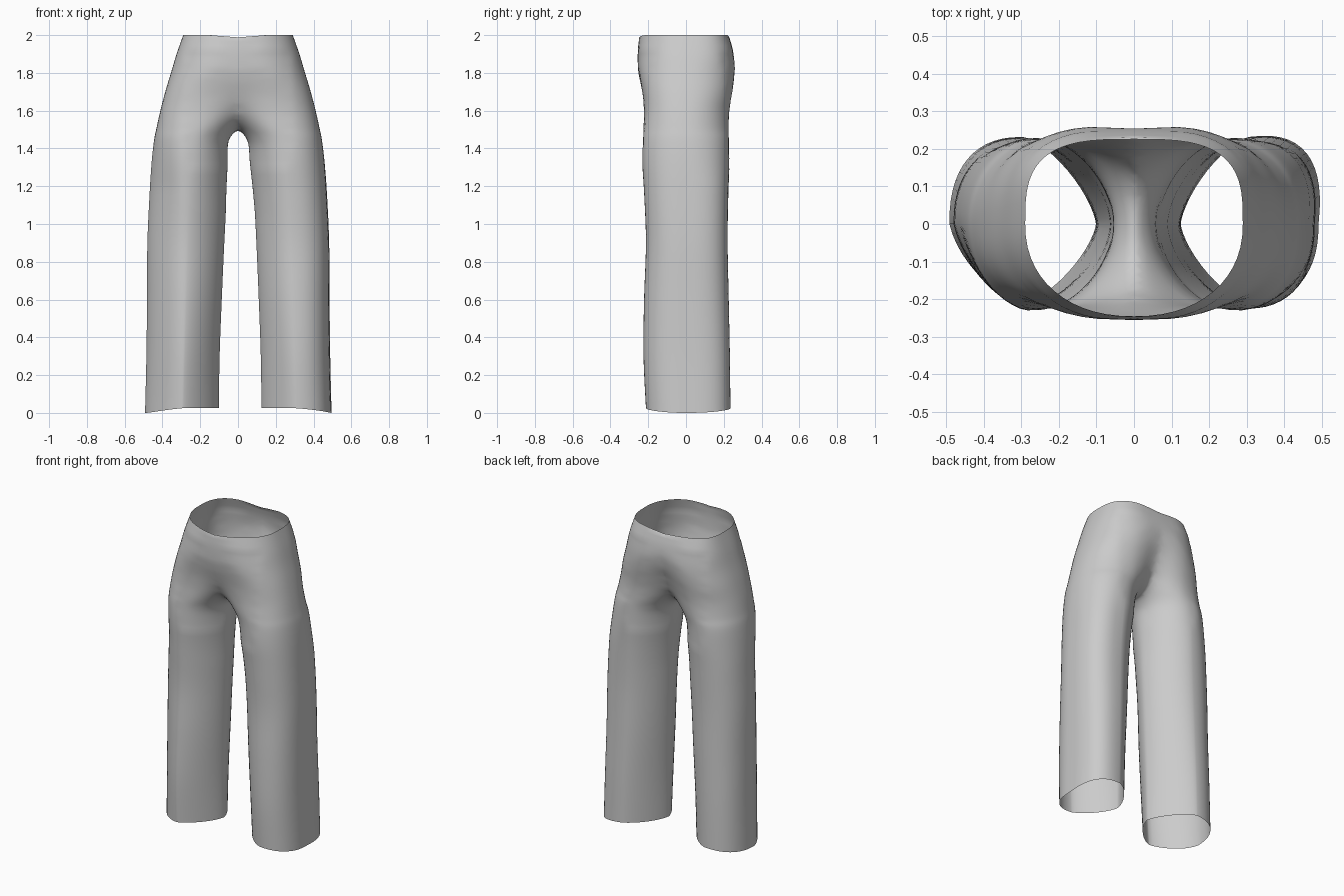
import bpy, bmesh, math

if "Cube" in bpy.data.objects:
    bpy.data.objects.remove(bpy.data.objects["Cube"])

SEGMENTS = 56   # points around each cross-section
STEPS = 5       # rings between neighbouring levels

# Levels of one side, hem to waist:
# height, outer x, inner x, front depth, back depth,
# roundness: inner front, inner back, outer front, outer back
LEVELS = [
    (0.00, .492, .113, .212, .232, 1.42, 1.42, 2.3, 2.4),
    (0.30, .485, .109, .225, .230, 1.48, 1.48, 2.3, 2.4),
    (0.60, .482, .098, .222, .225, 1.58, 1.58, 2.3, 2.3),
    (0.90, .480, .085, .212, .220, 1.65, 1.65, 2.3, 2.3),
    (1.15, .469, .072, .221, .224, 1.70, 1.70, 2.3, 2.25),
    (1.32, .458, .059, .231, .230, 1.80, 1.80, 2.25, 2.1),
    (1.44, .445, .050, .230, .230, 1.90, 1.90, 2.25, 2.05),
    (1.51, .431, -.004, .228, .229, 2.00, 2.00, 2.3, 2.05),
    (1.60, .411, -.060, .225, .232, 2.40, 1.95, 2.35, 2.15),
    (1.70, .385, -.115, .234, .250, 2.80, 1.75, 2.35, 2.3),
    (1.80, .355, -.190, .256, .265, 3.00, 1.55, 2.2, 2.4),
    (1.90, .325, -.250, .258, .255, 2.80, 1.80, 2.2, 2.8),
    (2.00, .290, -.290, .246, .226, 2.20, 3.00, 2.2, 3.2),
]


def blend(a, b, c, d, t):
    """Smooth curve from b to c."""
    return 0.5 * (2 * b + (c - a) * t + (2 * a - 5 * b + 4 * c - d) * t * t
                  + (3 * b - a - 3 * c + d) * t ** 3)


def clamp(value):
    return min(max(value, 0), 1)


def smooth_levels():
    n = len(LEVELS)
    rows = []
    for i in range(n - 1):
        around = [LEVELS[min(max(i + k, 0), n - 1)] for k in (-1, 0, 1, 2)]
        for s in range(STEPS):
            rows.append([blend(*v, s / STEPS) for v in zip(*around)])
    return rows + [LEVELS[-1]]


def cross_section(row):
    z, outer, inner, front, back, n_if, n_ib, n_of, n_ob = row
    centre, radius = (outer + inner) / 2, (outer - inner) / 2
    points = []
    for k in range(SEGMENTS):
        a = 2 * math.pi * k / SEGMENTS
        c, s = math.cos(a), math.sin(a)
        if c >= 0:
            n = n_ob if s >= 0 else n_of
        else:
            n = n_ib if s >= 0 else n_if
        x = centre + math.copysign(radius * abs(c) ** (2 / n), c)
        y = math.copysign((back if s >= 0 else front) * abs(s) ** (2 / n), s)
        points.append((x, y, z))
    return points


# One leg with its half of the hips, as an open tube
bm = bmesh.new()
rings = [[bm.verts.new(p) for p in cross_section(r)] for r in smooth_levels()]
for low, high in zip(rings, rings[1:]):
    for k in range(SEGMENTS):
        j = (k + 1) % SEGMENTS
        bm.faces.new((low[k], low[j], high[j], high[k]))

# Cut at the centre seam and mirror to the other side
bmesh.ops.bisect_plane(bm, geom=bm.verts[:] + bm.edges[:] + bm.faces[:],
                       plane_co=(0, 0, 0), plane_no=(1, 0, 0),
                       dist=0.002, clear_inner=True)
for v in bm.verts:
    if abs(v.co.x) < 0.002:
        v.co.x = 0
copy = bmesh.ops.duplicate(bm, geom=bm.verts[:] + bm.edges[:] + bm.faces[:])["geom"]
for v in [g for g in copy if isinstance(g, bmesh.types.BMVert)]:
    v.co.x *= -1
bmesh.ops.reverse_faces(bm, faces=[g for g in copy if isinstance(g, bmesh.types.BMFace)])
bmesh.ops.remove_doubles(bm, verts=bm.verts[:], dist=0.001)

# Round off the seat, the crotch and the centre seam
seat = [v for v in bm.verts if abs(v.co.x) < 0.28 and abs(v.co.y) > 0.06
        and 1.3 < v.co.z < 1.9]
crotch = [v for v in bm.verts if abs(v.co.x) < 0.16 and 1.46 < v.co.z < 1.8]
seam = [v for v in bm.verts if abs(v.co.x) < 0.1 and 1.46 < v.co.z < 1.97]
for verts, times in ((seat, 10), (crotch, 6), (seam, 5)):
    for _ in range(times):
        bmesh.ops.smooth_vert(bm, verts=verts, factor=0.5,
                              use_axis_x=True, use_axis_y=True, use_axis_z=True)

# Slanted hems, slightly uneven legs, and a shallow dip at the waist
for v in bm.verts:
    x, y, z = v.co
    inward = 1 - abs(x) / 0.49
    v.co.x += 0.015 * inward * clamp((1.45 - z) / 0.4)
    v.co.z += (0.035 * inward + 0.012 * (y / 0.22) ** 2) * clamp(1 - z / 0.3)
    corner = clamp((abs(x) - 0.3) / 0.19) * abs(y) / 0.22 * clamp((1.6 - z) / 0.4)
    if x * y > 0:   # one front corner is flatter, the opposite back corner fuller
        push = 0.045 if x < 0 else 0.024
        v.co.x += push * corner
        v.co.y += push * corner
    if z > 1.99:
        v.co.z -= 0.012 * clamp(1 - abs(x) / 0.15)

mesh = bpy.data.meshes.new("trousers")
bm.to_mesh(mesh)
bm.free()
trousers = bpy.data.objects.new("trousers", mesh)
bpy.context.collection.objects.link(trousers)
for p in mesh.polygons:
    p.use_smooth = True

# Plain grey cloth
cloth = bpy.data.materials.new("grey cloth")
cloth.diffuse_color = (0.6, 0.6, 0.6, 1)
cloth.use_nodes = True
cloth.node_tree.nodes["Principled BSDF"].inputs["Base Color"].default_value = cloth.diffuse_color
mesh.materials.append(cloth)
